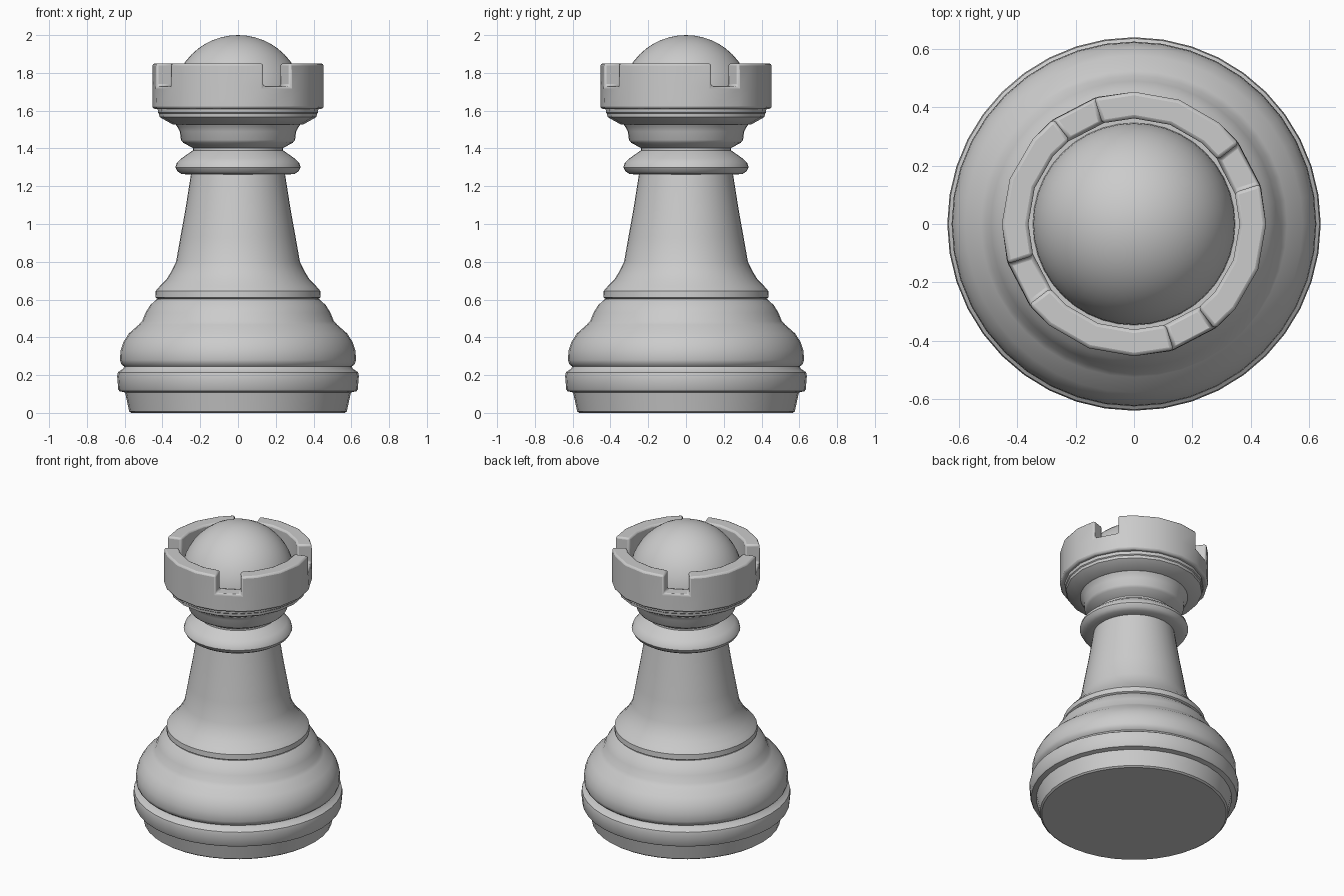
import bpy, bmesh
from math import radians, cos, sin, tau

if "Cube" in bpy.data.objects:
    bpy.data.objects.remove(bpy.data.objects["Cube"])


def finish(bm, name, angle=35, bevel=0):
    bmesh.ops.recalc_face_normals(bm, faces=bm.faces)
    mesh = bpy.data.meshes.new(name)
    bm.to_mesh(mesh)
    bm.free()
    ob = bpy.data.objects.new(name, mesh)
    bpy.context.collection.objects.link(ob)
    bpy.ops.object.select_all(action='DESELECT')
    ob.select_set(True)
    bpy.context.view_layer.objects.active = ob
    if bevel:
        mod = ob.modifiers.new("edge_bevel", 'BEVEL')
        mod.width, mod.segments = bevel, 2
        mod.limit_method, mod.angle_limit = 'ANGLE', radians(40)
    bpy.ops.object.shade_smooth_by_angle(angle=radians(angle))
    return ob


def lathe(name, profile, sides):
    """Closed solid of revolution from (radius, height) points."""
    bm = bmesh.new()
    rings = [[bm.verts.new((r * cos(tau * i / sides), r * sin(tau * i / sides), z))
              for i in range(sides)] for r, z in profile]
    for a, b in zip(rings, rings[1:]):
        for i in range(sides):
            j = (i + 1) % sides
            bm.faces.new((a[i], a[j], b[j], b[i]))
    bm.faces.new(rings[0][::-1])
    bm.faces.new(rings[-1])
    return finish(bm, name)


# Base: foot, band and rounded bulge
lathe("base", [(0.565, 0), (0.576, 0.008), (0.598, 0.108), (0.628, 0.115), (0.634, 0.125),
               (0.64, 0.195), (0.636, 0.215), (0.61, 0.232), (0.602, 0.245), (0.618, 0.258),
               (0.625, 0.28), (0.622, 0.33), (0.607, 0.375), (0.578, 0.42), (0.525, 0.467),
               (0.508, 0.485), (0.49, 0.53), (0.465, 0.57), (0.43, 0.603)], 40)

# Tapered shaft with flared skirt
lathe("shaft", [(0.42, 0.6), (0.438, 0.612), (0.436, 0.645), (0.415, 0.67), (0.38, 0.705),
                (0.352, 0.75), (0.328, 0.80), (0.305, 0.93), (0.278, 1.08), (0.248, 1.27)], 40)

# Collar and neck
lathe("collar", [(0.24, 1.262), (0.298, 1.264), (0.32, 1.278), (0.332, 1.3), (0.325, 1.322),
                 (0.3, 1.347), (0.26, 1.375), (0.238, 1.39), (0.238, 1.402), (0.29, 1.43),
                 (0.302, 1.445), (0.308, 1.49), (0.322, 1.515), (0.332, 1.53)], 40)

# Flared dish under the battlements
lathe("dish", [(0.31, 1.525), (0.345, 1.527), (0.405, 1.56), (0.416, 1.567), (0.418, 1.585),
               (0.424, 1.59), (0.426, 1.62), (0.40, 1.66)], 20)

# Battlement ring with four notches
angles = [radians(q * 90 + a) for q in range(4) for a in (0, 17.5, 37.5, 50, 70)]
n = len(angles)
bm = bmesh.new()
cache = {}


def vert(i, r, z):
    key = (i % n, r, z)
    if key not in cache:
        a = angles[i % n]
        cache[key] = bm.verts.new((r * cos(a), r * sin(a), z))
    return cache[key]


OUT, INN, LOW, NOTCH, TOP = 0.453, 0.362, 1.61, 1.73, 1.85
for i in range(n):
    j = i + 1
    is_notch = i % 5 == 1
    for r in (OUT, INN):
        bm.faces.new([vert(i, r, LOW), vert(j, r, LOW), vert(j, r, NOTCH), vert(i, r, NOTCH)])
        if not is_notch:
            bm.faces.new([vert(i, r, NOTCH), vert(j, r, NOTCH), vert(j, r, TOP), vert(i, r, TOP)])
    for z in (LOW, NOTCH if is_notch else TOP):
        bm.faces.new([vert(i, OUT, z), vert(j, OUT, z), vert(j, INN, z), vert(i, INN, z)])
    if is_notch:
        for k in (i, j):
            bm.faces.new([vert(k, OUT, NOTCH), vert(k, INN, NOTCH),
                          vert(k, INN, TOP), vert(k, OUT, TOP)])
finish(bm, "battlement_ring", bevel=0.012)

# Domed top
bm = bmesh.new()
bmesh.ops.create_uvsphere(bm, u_segments=40, v_segments=24, radius=0.347)
bmesh.ops.translate(bm, verts=bm.verts, vec=(0, 0, 1.653))
finish(bm, "dome")
